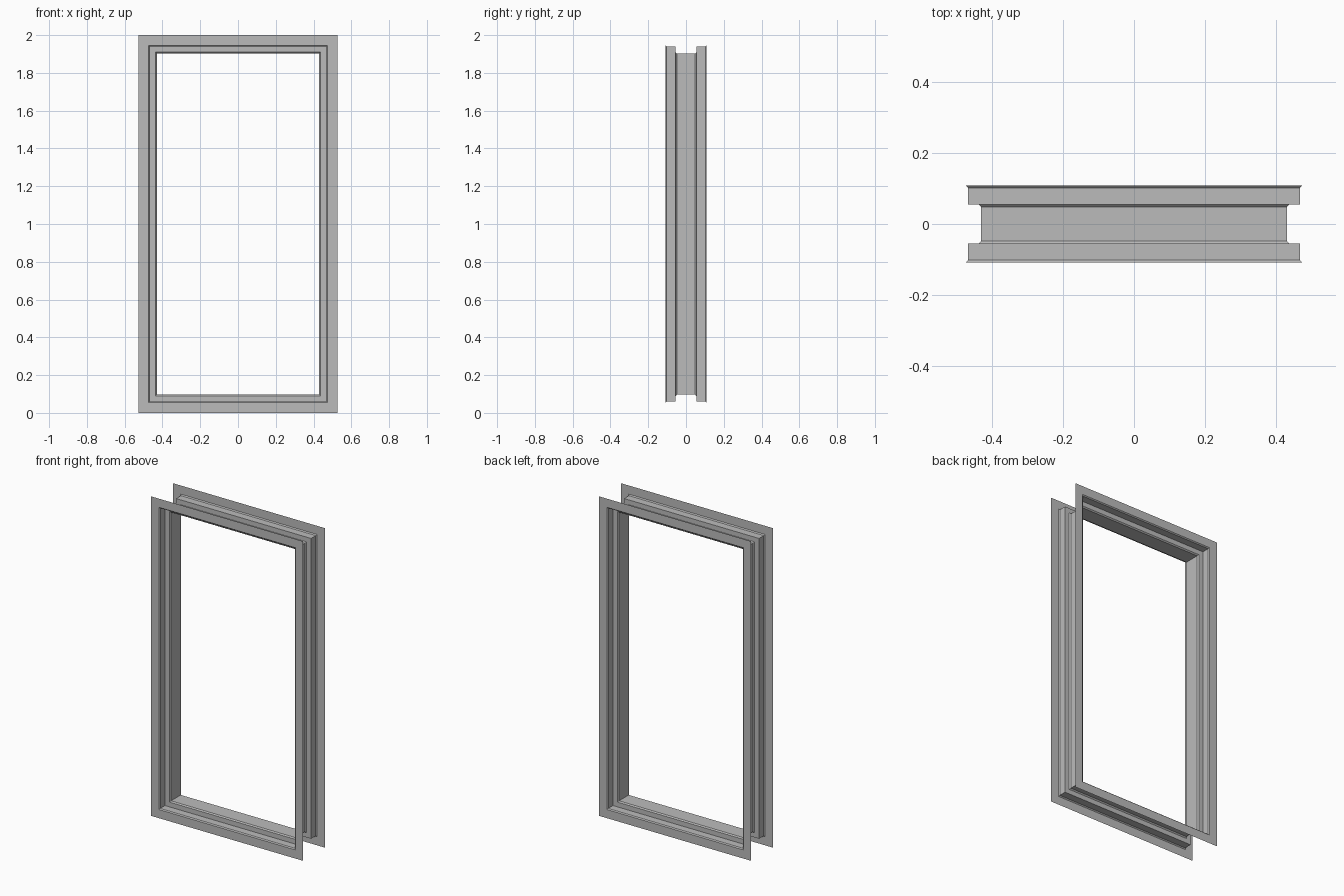
import bpy
import bmesh

if "Cube" in bpy.data.objects:
    bpy.data.objects.remove(bpy.data.objects["Cube"], do_unlink=True)

HALF_WIDTH, HEIGHT = 0.527, 2.0

# Single painted finish
grey = bpy.data.materials.new("grey_metal")
grey.use_nodes = True
colour = (0.5, 0.5, 0.5, 1)
grey.diffuse_color = colour
grey.node_tree.nodes["Principled BSDF"].inputs["Base Color"].default_value = colour

# Half of the folded-sheet profile: inset from the outer edge, depth
half = [
    (0.0, 0.108),      # flange edge
    (0.054, 0.108),    # flange fold, small bevel
    (0.060, 0.102),
    (0.060, 0.055),    # square inside corner
    (0.090, 0.055),    # stop fold, small bevel
    (0.097, 0.048),
]
profile = [(i, -y) for i, y in half] + [(i, y) for i, y in reversed(half)]


def ring(bm, inset, y):
    """Rectangular loop of vertices, anticlockwise from the front."""
    x, low, high = HALF_WIDTH - inset, inset, HEIGHT - inset
    corners = [(-x, low), (x, low), (x, high), (-x, high)]
    return [bm.verts.new((cx, y, cz)) for cx, cz in corners]


# Sweep the profile round the opening with mitred corners
bm = bmesh.new()
rings = [ring(bm, i, y) for i, y in profile]
for a, b in zip(rings, rings[1:]):
    for k in range(4):
        n = (k + 1) % 4
        bm.faces.new((a[k], a[n], b[n], b[k]))

mesh = bpy.data.meshes.new("door_frame")
bm.to_mesh(mesh)
bm.free()
mesh.materials.append(grey)
frame = bpy.data.objects.new("door_frame", mesh)
bpy.context.collection.objects.link(frame)
